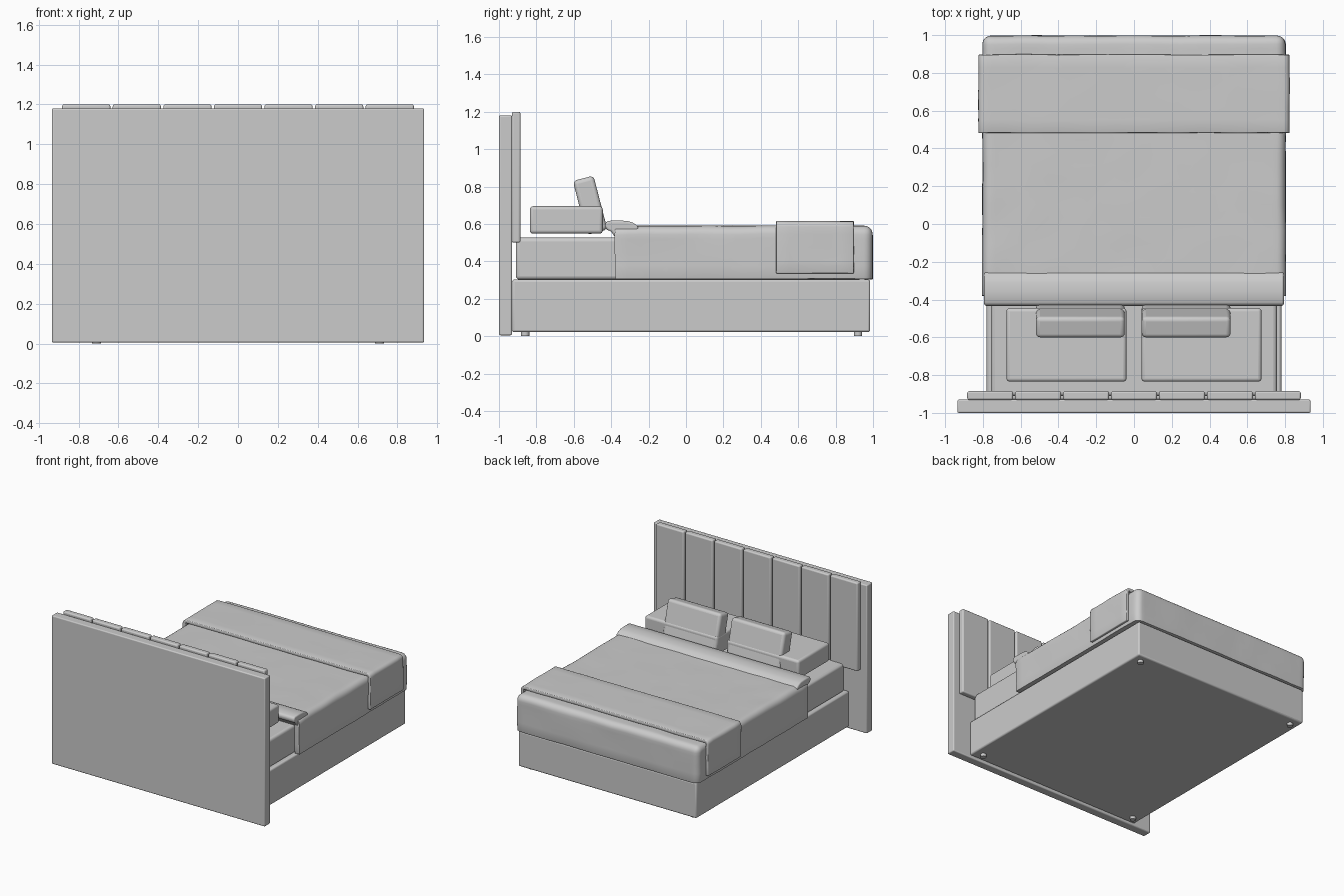
import bpy, bmesh, math
from mathutils import Vector, Matrix, noise

if "Cube" in bpy.data.objects:
    bpy.data.objects.remove(bpy.data.objects["Cube"])


def finish(bm, name, bevel=0.0, segments=3):
    bmesh.ops.recalc_face_normals(bm, faces=bm.faces)
    mesh = bpy.data.meshes.new(name)
    bm.to_mesh(mesh)
    bm.free()
    ob = bpy.data.objects.new(name, mesh)
    bpy.context.collection.objects.link(ob)
    if bevel:
        mod = ob.modifiers.new("Bevel", 'BEVEL')
        mod.width, mod.segments = bevel, segments
        mod.limit_method, mod.angle_limit = 'ANGLE', math.radians(40)
    bpy.ops.object.select_all(action='DESELECT')
    ob.select_set(True)
    bpy.context.view_layer.objects.active = ob
    bpy.ops.object.shade_smooth_by_angle(angle=math.radians(35))
    return ob


def cube_between(lo, hi):
    bm = bmesh.new()
    bmesh.ops.create_cube(bm, size=1)
    lo, hi = Vector(lo), Vector(hi)
    for v in bm.verts:
        v.co = Vector([lo[i] + (v.co[i] + 0.5) * (hi[i] - lo[i]) for i in range(3)])
    return bm


def box(name, lo, hi, bevel=0.01, segments=3):
    return finish(cube_between(lo, hi), name, bevel, segments)


def slice_grid(bm, lo, hi, step):
    for axis in range(3):
        n = max(1, round((hi[axis] - lo[axis]) / step))
        for k in range(1, n):
            co, no = Vector((0, 0, 0)), Vector((0, 0, 0))
            co[axis] = lo[axis] + (hi[axis] - lo[axis]) * k / n
            no[axis] = 1
            bmesh.ops.bisect_plane(bm, geom=bm.verts[:] + bm.edges[:] + bm.faces[:],
                                   plane_co=co, plane_no=no)


def ripple(bm, amount):
    for v in bm.verts:
        v.co += noise.noise_vector(v.co * 6) * amount


def cloth(name, lo, hi, open_sides, thickness, radius, amount):
    """Draped sheet: a rounded box left open on the given sides."""
    bm = cube_between(lo, hi)
    drop = [f for f in bm.faces
            if any(f.normal.dot(Vector(s)) > 0.9 for s in open_sides)]
    bmesh.ops.delete(bm, geom=drop, context='FACES')
    bmesh.ops.bevel(bm, geom=[e for e in bm.edges if not e.is_boundary],
                    offset=radius, segments=5, profile=0.5, affect='EDGES')
    slice_grid(bm, lo, hi, 0.07)
    ripple(bm, amount)
    ob = finish(bm, name)
    # The open sheet faces outward, so the thickness grows inward
    mod = ob.modifiers.new("Thickness", 'SOLIDIFY')
    mod.thickness, mod.offset = thickness, -1
    mod = ob.modifiers.new("Bevel", 'BEVEL')
    mod.width, mod.segments = 0.005, 2
    mod.limit_method, mod.angle_limit = 'ANGLE', math.radians(50)
    return ob


# Headboard: back board and seven upholstered channels
box("headboard", (-0.935, -1.0, 0.005), (0.935, -0.93, 1.18), 0.008)
for i in range(7):
    x = (i - 3) * 0.254
    box(f"headboard_panel_{i + 1}", (x - 0.121, -0.931, 0.5),
        (x + 0.121, -0.885, 1.2), 0.01)

# Base, feet and mattress
box("bed_base", (-0.78, -0.93, 0.022), (0.78, 0.985, 0.303), 0.012)
for sx in (-1, 1):
    for y, end in ((-0.86, "head"), (0.92, "foot")):
        bm = bmesh.new()
        bmesh.ops.create_cone(bm, cap_ends=True, segments=24, radius1=0.022,
                              radius2=0.022, depth=0.03,
                              matrix=Matrix.Translation((sx * 0.71, y, 0.015)))
        finish(bm, f"bed_foot_{end}_{'left' if sx < 0 else 'right'}")
box("mattress", (-0.757, -0.91, 0.303), (0.757, 0.94, 0.527), 0.02, 4)

# Duvet hanging over the sides and foot end
cloth("duvet", (-0.803, -0.38, 0.306), (0.803, 0.997, 0.59),
      [(0, 0, -1), (0, -1, 0)], 0.042, 0.046, 0.004)

# Turned-back duvet fold: a side profile run across the bed
profile = [(-0.425, 0.57), (-0.433, 0.59), (-0.43, 0.608), (-0.415, 0.617),
           (-0.36, 0.619), (-0.31, 0.616), (-0.285, 0.607), (-0.255, 0.588),
           (-0.255, 0.56), (-0.375, 0.52), (-0.383, 0.535), (-0.40, 0.56)]
bm = bmesh.new()
face = bm.faces.new([bm.verts.new((-0.793, y, z)) for y, z in profile])
ext = bmesh.ops.extrude_face_region(bm, geom=[face])
bmesh.ops.translate(bm, vec=(1.586, 0, 0),
                    verts=[g for g in ext["geom"] if isinstance(g, bmesh.types.BMVert)])
finish(bm, "duvet_fold", 0.01)

# Throw blanket across the foot of the bed
cloth("throw_blanket", (-0.823, 0.482, 0.335), (0.823, 0.897, 0.615),
      [(0, 0, -1), (0, -1, 0), (0, 1, 0)], 0.024, 0.03, 0.003)

# Sleeping pillows and leaning cushions
for sx, side in ((-1, "left"), (1, "right")):
    xs = sorted((sx * 0.04, sx * 0.675))
    box(f"pillow_{side}", (xs[0], -0.835, 0.548), (xs[1], -0.445, 0.695), 0.018, 4)
    cushion = box(f"cushion_{side}", (-0.235, -0.057, -0.149),
                  (0.235, 0.057, 0.149), 0.022, 4)
    cushion.location = (sx * 0.28 - 0.004, -0.5125, 0.70)
    cushion.rotation_euler.x = math.radians(14.5)
